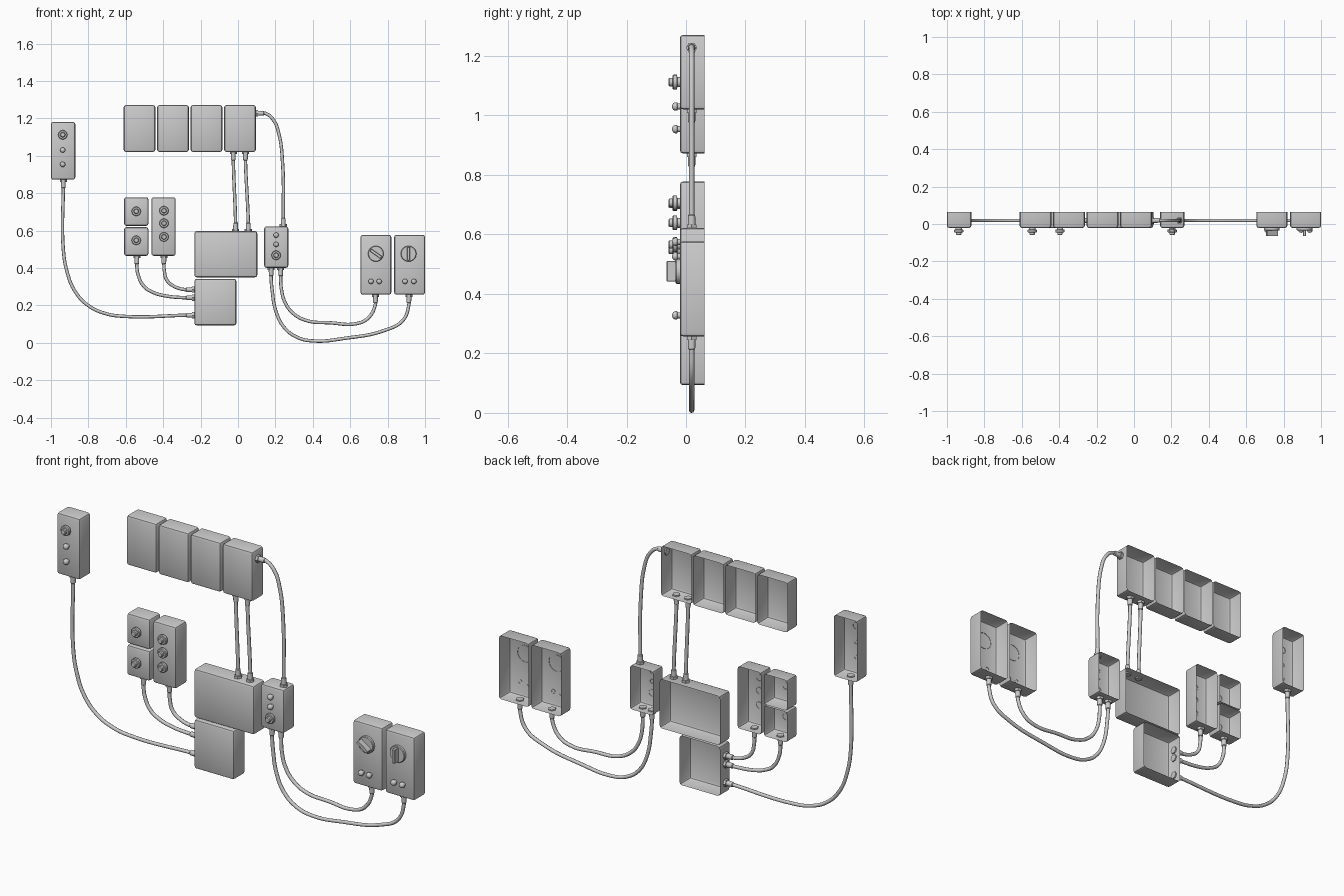
import bpy, bmesh, math
from mathutils import Vector

if "Cube" in bpy.data.objects:
    bpy.data.objects.remove(bpy.data.objects["Cube"])

FRONT, BACK, CABLE_Y = -0.021, 0.063, 0.019


def add_object(name, bm, angle=35):
    me = bpy.data.meshes.new(name)
    bm.to_mesh(me)
    bm.free()
    ob = bpy.data.objects.new(name, me)
    bpy.context.collection.objects.link(ob)
    bpy.ops.object.select_all(action='DESELECT')
    ob.select_set(True)
    bpy.context.view_layer.objects.active = ob
    bpy.ops.object.shade_smooth_by_angle(angle=math.radians(angle))
    return ob


# box without a back, softened front and corner edges
def housing(name, x0, x1, z0, z1):
    bm = bmesh.new()
    bmesh.ops.create_cube(bm, size=1)
    for v in bm.verts:
        v.co = (x0 if v.co.x < 0 else x1,
                FRONT if v.co.y < 0 else BACK,
                z0 if v.co.z < 0 else z1)
    back = [f for f in bm.faces if all(v.co.y > BACK - 1e-5 for v in f.verts)]
    bmesh.ops.delete(bm, geom=back, context='FACES_ONLY')
    edges = [e for e in bm.edges if len(e.link_faces) == 2]
    bmesh.ops.bevel(bm, geom=edges, offset=0.012, segments=2, profile=0.5,
                    affect='EDGES', clamp_overlap=True)
    return add_object(name, bm, 40)


# round or hexagonal part: profile of (radius, distance) along a direction
def turned(name, origin, direction, profile, sides=16):
    bm = bmesh.new()
    d = Vector(direction).normalized()
    rot = d.to_track_quat('Z', 'Y')
    o = Vector(origin)
    rings = []
    for r, t in profile:
        if r == 0:
            rings.append([bm.verts.new(o + d * t)])
        else:
            rings.append([bm.verts.new(o + rot @ Vector((
                r * math.cos(2 * math.pi * i / sides),
                r * math.sin(2 * math.pi * i / sides), t))) for i in range(sides)])
    for a, b in zip(rings, rings[1:]):
        for i in range(sides):
            j = (i + 1) % sides
            if len(b) == 1:
                bm.faces.new((a[i], a[j], b[0]))
            elif len(a) == 1:
                bm.faces.new((a[0], b[j], b[i]))
            else:
                bm.faces.new((a[i], a[j], b[j], b[i]))
    return add_object(name, bm)


def button(name, x, z):
    turned(name, (x, FRONT, z), (0, -1, 0),
           [(.017, -.002), (.017, .008), (.025, .010), (.025, .021), (.022, .024),
            (.014, .024), (.014, .034), (.011, .038), (0, .038)])


def lamp(name, x, z):
    turned(name, (x, FRONT, z), (0, -1, 0),
           [(.010, -.002), (.010, .007), (.014, .009), (.014, .016),
            (.011, .022), (.006, .025), (0, .026)])


def dial(name, x, z, angle):
    turned(name + "_base", (x, FRONT, z), (0, -1, 0),
           [(.042, -.002), (.042, .011), (.039, .014), (0, .014)], 24)
    bm = bmesh.new()
    bmesh.ops.create_cube(bm, size=1)
    for v in bm.verts:
        v.co = (v.co.x * .070, v.co.y * .032, v.co.z * .016)
    bmesh.ops.bevel(bm, geom=bm.edges[:], offset=.002, segments=1, affect='EDGES')
    ob = add_object(name + "_grip", bm)
    ob.location = (x, FRONT - .028, z)
    ob.rotation_euler = (0, math.radians(angle), 0)


# nut and sleeve where a cable enters a box
def gland(name, x, z, d):
    o, d = (x, CABLE_Y, z), (d[0], 0, d[1])
    turned(name + "_nut", o, d, [(0, -.006), (.019, -.006), (.019, .012), (0, .012)], 6)
    turned(name + "_sleeve", o, d, [(.013, .010), (.012, .042), (.009, .045), (0, .045)], 12)


def cable(name, pts, d0, d1):
    gland(name + "_start_gland", *pts[0], d0)
    gland(name + "_end_gland", *pts[-1], d1)
    path = list(pts)
    path.insert(1, (pts[0][0] + d0[0] * .05, pts[0][1] + d0[1] * .05))
    path.insert(-1, (pts[-1][0] + d1[0] * .05, pts[-1][1] + d1[1] * .05))
    cu = bpy.data.curves.new(name, 'CURVE')
    cu.dimensions = '3D'
    cu.bevel_depth, cu.bevel_resolution, cu.resolution_u = .009, 2, 8
    sp = cu.splines.new('BEZIER')
    sp.bezier_points.add(len(path) - 1)
    for bp, (x, z) in zip(sp.bezier_points, path):
        bp.co = (x, CABLE_Y, z)
        bp.handle_left_type = bp.handle_right_type = 'AUTO'
    ob = bpy.data.objects.new(name, cu)
    bpy.context.collection.objects.link(ob)
    bpy.ops.object.select_all(action='DESELECT')
    ob.select_set(True)
    bpy.context.view_layer.objects.active = ob
    bpy.ops.object.convert(target='MESH')
    bpy.ops.object.shade_smooth_by_angle(angle=math.radians(60))


# housings
for i, x in enumerate((-.611, -.432, -.253, -.074)):
    housing(f"upper_box_{i + 1}", x, x + .169, 1.02, 1.271)
housing("left_control_box", -1.0, -.87, .872, 1.181)
housing("small_box_top", -.609, -.479, .625, .778)
housing("small_box_bottom", -.609, -.479, .465, .618)
housing("triple_button_box", -.463, -.333, .465, .778)
housing("main_box", -.233, .103, .350, .597)
housing("lower_box", -.233, -.009, .093, .342)
housing("middle_control_box", .140, .269, .401, .622)
housing("dial_box_left", .655, .820, .257, .577)
housing("dial_box_right", .835, 1.0, .257, .577)

# buttons, lamps and dials
for i, (x, z) in enumerate(((-.937, 1.112), (-.544, .703), (-.544, .548), (-.396, .706),
                            (-.396, .639), (-.396, .566), (.204, .468))):
    button(f"button_{i + 1}", x, z)
for i, (x, z) in enumerate(((-.937, 1.03), (-.937, .954), (.204, .575), (.204, .526),
                            (.711, .328), (.755, .328), (.893, .328), (.940, .328))):
    lamp(f"lamp_{i + 1}", x, z)
dial("left_dial", .737, .476, 35)
dial("right_dial", .912, .476, 90)

# cables
DOWN, UP, LEFT, RIGHT = (0, -1), (0, 1), (-1, 0), (1, 0)
cable("long_left_cable", [(-.934, .872), (-.934, .50), (-.914, .38), (-.872, .276), (-.802, .2),
                          (-.711, .157), (-.605, .141), (-.233, .147)], DOWN, LEFT)
cable("small_box_cable", [(-.541, .465), (-.535, .366), (-.503, .302), (-.455, .270),
                          (-.39, .251), (-.233, .241)], DOWN, LEFT)
cable("triple_box_cable", [(-.396, .465), (-.394, .385), (-.38, .334), (-.342, .302),
                           (-.233, .284)], DOWN, LEFT)
cable("drop_cable_left", [(-.025, 1.02), (-.013, .597)], DOWN, UP)
cable("drop_cable_right", [(.040, 1.02), (.055, .597)], DOWN, UP)
cable("upper_right_cable", [(.095, 1.227), (.19, 1.19), (.219, 1.115), (.239, .95),
                            (.242, .622)], RIGHT, UP)
cable("outer_dial_cable", [(.177, .401), (.182, .286), (.203, .168), (.246, .083), (.315, .030),
                           (.401, .010), (.572, .024), (.786, .067), (.882, .12),
                           (.914, .257)], DOWN, DOWN)
cable("inner_dial_cable", [(.228, .401), (.232, .286), (.251, .217), (.294, .158), (.369, .118),
                           (.492, .107), (.631, .102), (.695, .131), (.735, .257)], DOWN, DOWN)
